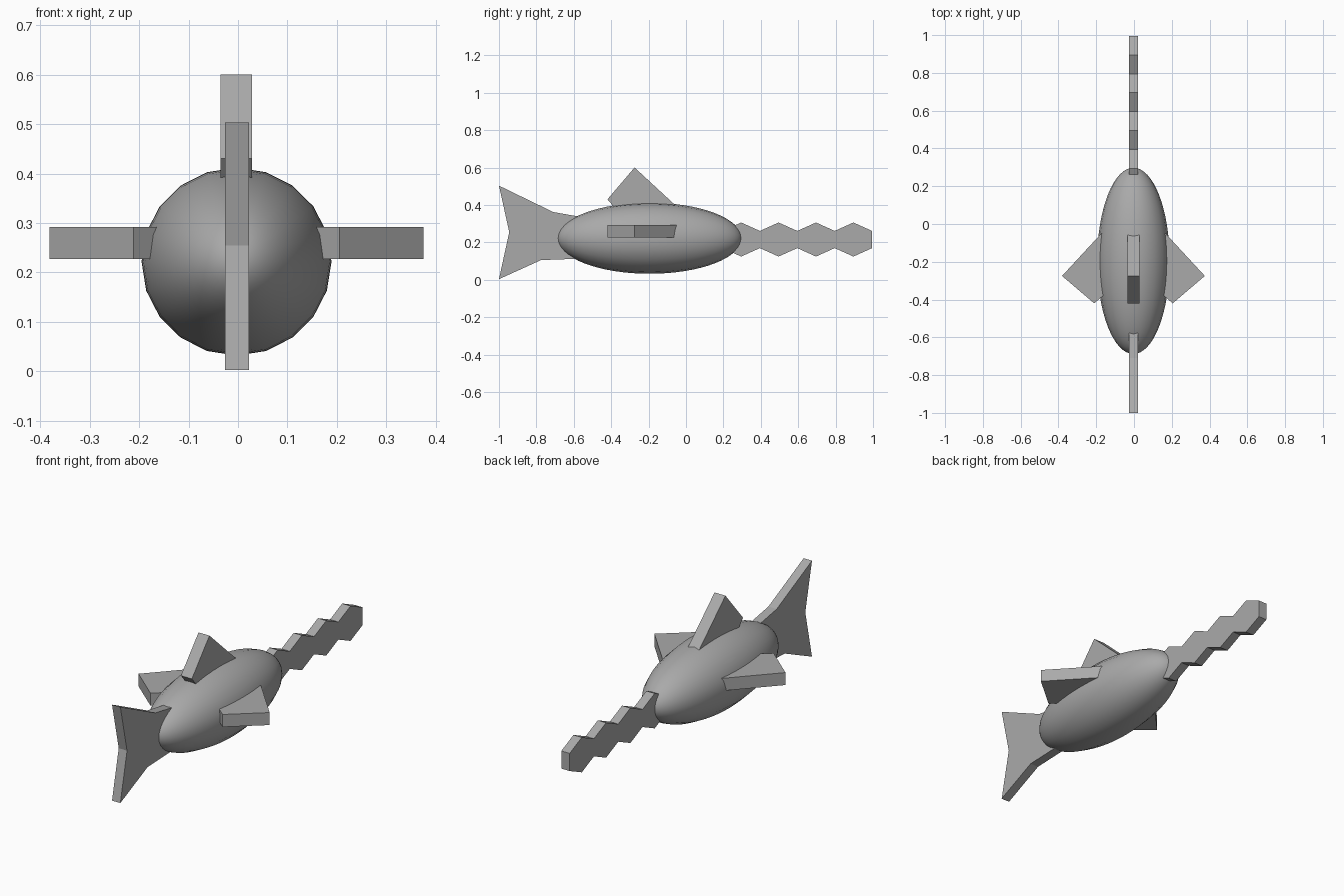
import bpy
import bmesh
from math import radians
from mathutils import Matrix

cube = bpy.data.objects.get("Cube")
if cube:
    bpy.data.objects.remove(cube, do_unlink=True)

grey = bpy.data.materials.new("plain grey")
grey.use_nodes = True
colour = (0.4, 0.4, 0.4, 1)
grey.diffuse_color = colour
grey.node_tree.nodes["Principled BSDF"].inputs["Base Color"].default_value = colour

CENTRE = Matrix.Translation((-0.003, -0.195, 0.222))
ROUND = 20


def finish(name, bm):
    bmesh.ops.recalc_face_normals(bm, faces=bm.faces)
    mesh = bpy.data.meshes.new(name)
    bm.to_mesh(mesh)
    bm.free()
    mesh.materials.append(grey)
    obj = bpy.data.objects.new(name, mesh)
    bpy.context.collection.objects.link(obj)
    return obj


def slab(name, outline, x0, x1, matrix=Matrix()):
    """Extrude a (y, z) outline from x0 to x1."""
    bm = bmesh.new()
    face = bm.faces.new([bm.verts.new((x0, y, z)) for y, z in outline])
    out = bmesh.ops.extrude_face_region(bm, geom=[face])
    moved = [v for v in out["geom"] if isinstance(v, bmesh.types.BMVert)]
    bmesh.ops.translate(bm, verts=moved, vec=(x1 - x0, 0, 0))
    bm.transform(matrix)
    return finish(name, bm)


# Smooth body, poles at nose and tail
bm = bmesh.new()
bmesh.ops.create_uvsphere(bm, u_segments=ROUND, v_segments=32, radius=1)
bm.transform(CENTRE @ Matrix.Diagonal((0.192, 0.493, 0.19, 1))
             @ Matrix.Rotation(radians(90), 4, "X"))
for f in bm.faces:
    f.smooth = True
finish("body", bm)

# Toothed snout: zigzag top edge, mirrored below
top = [(0.095 + 0.1 * i, 0.261 if i % 2 else 0.306) for i in range(1, 10)]
bottom = [(y, 0.43 - z) for y, z in reversed(top)]
slab("saw_snout", top + bottom, -0.026, 0.022)

# Forked tail
slab("tail_fin", [(-1, 0.503), (-0.71, 0.362), (-0.5, 0.325), (-0.5, 0.115),
                  (-0.775, 0.105), (-1, 0.003), (-0.945, 0.255)], -0.026, 0.022)

# Three matching fins, outline measured from the body's axis
fin = [(-0.08, 0.378), (-0.225, 0.208), (-0.15, 0.12), (0.14, 0.12), (0.145, 0.17)]
slab("dorsal_fin", fin, -0.032, 0.031, CENTRE)
for name, angle, low in (("left_fin", 90, -0.07), ("right_fin", -90, 0.005)):
    turn = Matrix.Rotation(radians(angle), 4, "Y")
    side = 1 if angle < 0 else -1
    x = sorted((side * 0.005, side * 0.07))
    slab(name, fin, x[0], x[1], CENTRE @ turn)
